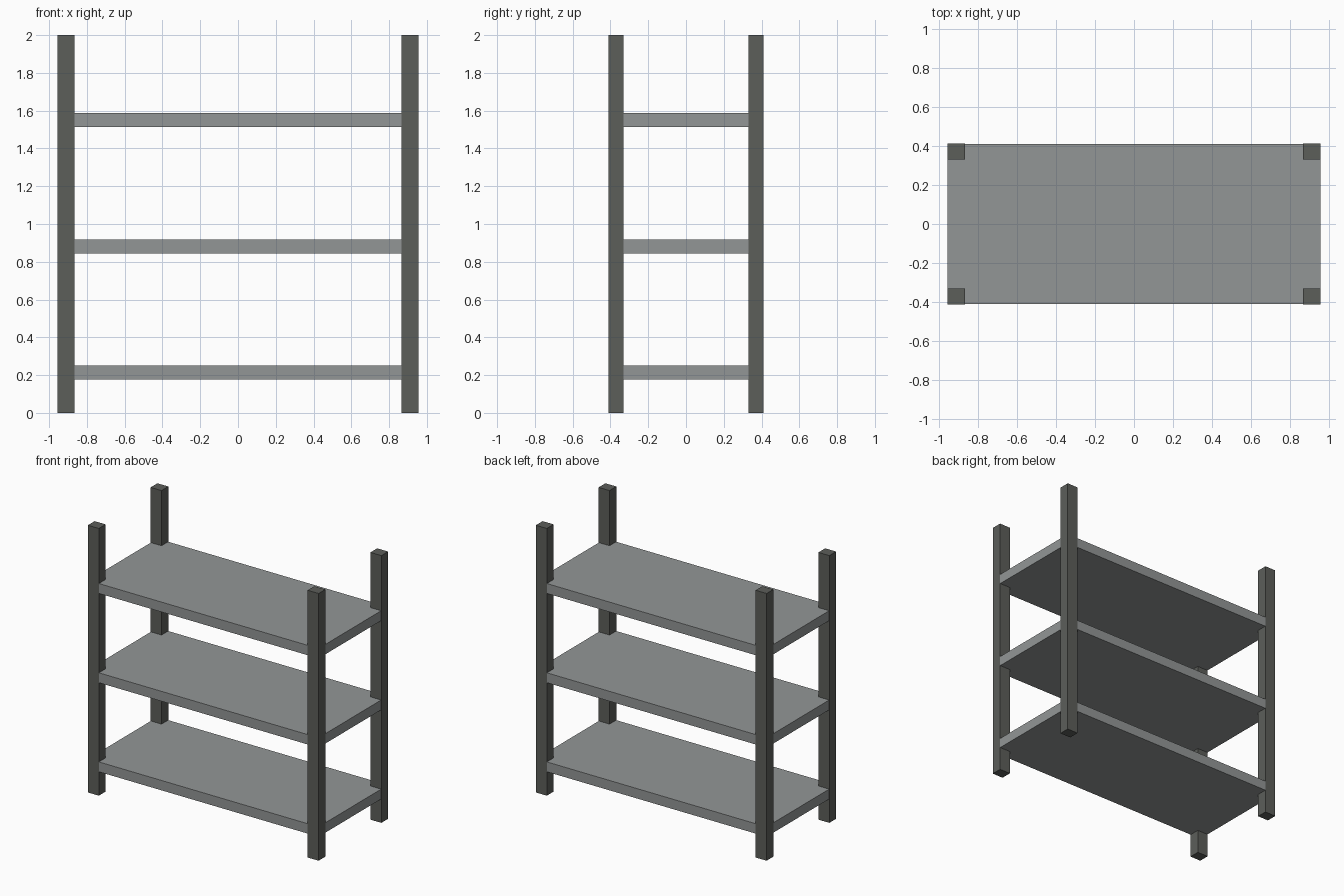
import bpy

if "Cube" in bpy.data.objects:
    bpy.data.objects.remove(bpy.data.objects["Cube"])

def material(name, rgb):
    m = bpy.data.materials.new(name)
    m.diffuse_color = (*rgb, 1)
    m.use_nodes = True
    m.node_tree.nodes["Principled BSDF"].inputs["Base Color"].default_value = m.diffuse_color
    return m

dark_grey = material("dark grey metal", (0.107, 0.112, 0.102))
light_grey = material("light grey metal", (0.29, 0.305, 0.305))

def box(name, center, size, mat):
    bpy.ops.mesh.primitive_cube_add(size=1, location=center)
    ob = bpy.context.object
    ob.name = name
    ob.scale = size
    bpy.ops.object.transform_apply(location=False, rotation=False, scale=True)
    ob.data.materials.append(mat)
    return ob

HALF_X, HALF_Y, HEIGHT = 0.955, 0.411, 2.0
POST_X, POST_Y = 0.09, 0.08

# Corner posts
for side, sx in (("left", -1), ("right", 1)):
    for end, sy in (("front", -1), ("back", 1)):
        box(f"{end}_{side}_post",
            (sx * (HALF_X - POST_X / 2), sy * (HALF_Y - POST_Y / 2), HEIGHT / 2),
            (POST_X, POST_Y, HEIGHT), dark_grey)

# Shelves, set a hair inside the posts' outer faces
for name, z in (("lower", 0.215), ("middle", 0.882), ("upper", 1.55)):
    box(f"{name}_shelf", (0, 0, z),
        (2 * HALF_X - 0.003, 2 * HALF_Y - 0.003, 0.074), light_grey)
